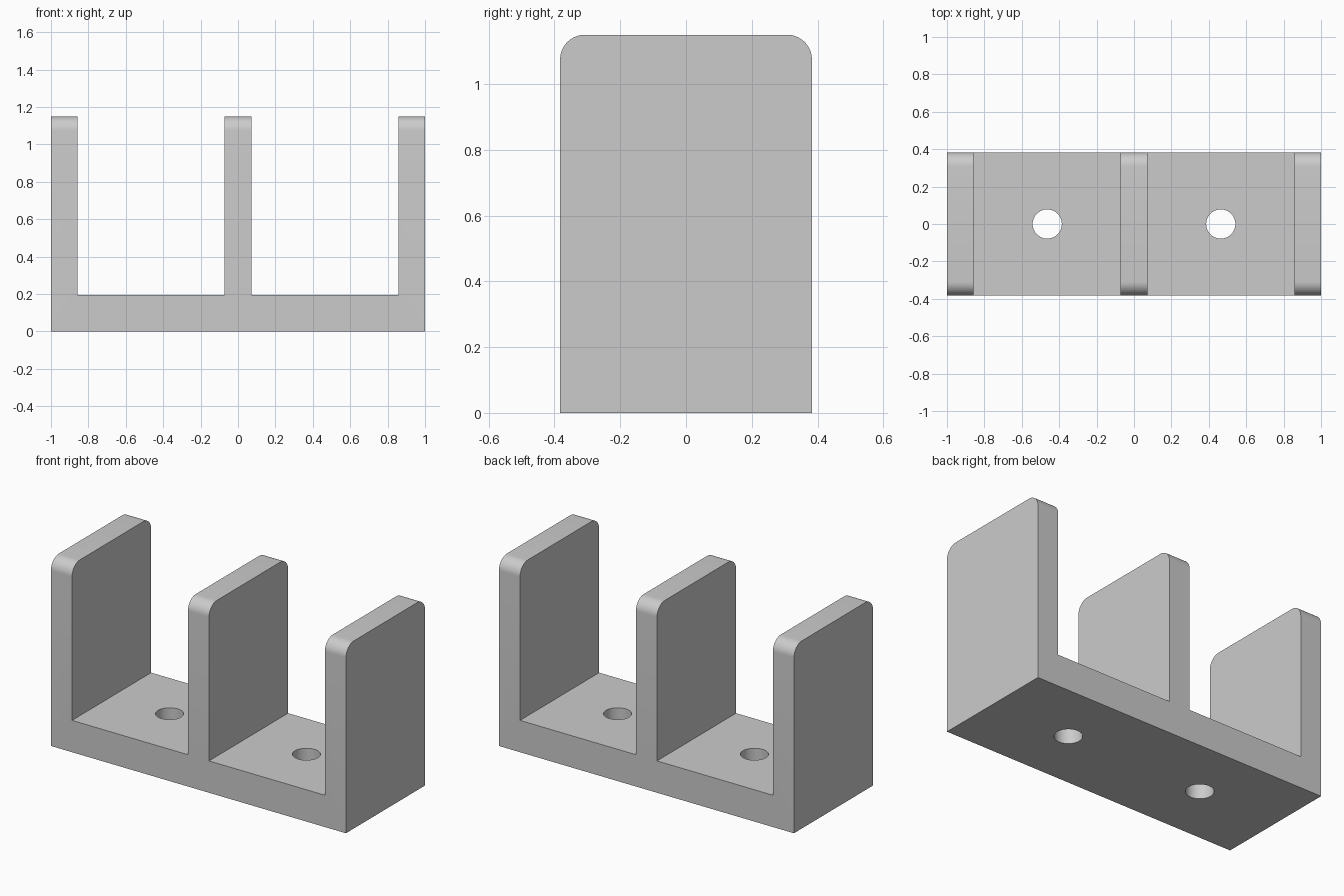
import bpy
import bmesh
import math

if "Cube" in bpy.data.objects:
    bpy.data.objects.remove(bpy.data.objects["Cube"], do_unlink=True)

HALF_LENGTH, HALF_DEPTH, HEIGHT = 1.0, 0.383, 1.15
BASE, WALL = 0.195, 0.143
CORNER, HOLE_X, HOLE_RADIUS = 0.075, 0.464, 0.078

grey = bpy.data.materials.new("light_grey")
grey.use_nodes = True
colour = (0.6, 0.6, 0.6, 1.0)
grey.diffuse_color = colour
grey.node_tree.nodes["Principled BSDF"].inputs["Base Color"].default_value = colour

# Bracket profile: base with three upright walls
outline = [(-HALF_LENGTH, 0), (HALF_LENGTH, 0)]
for centre in (HALF_LENGTH - WALL / 2, 0, -HALF_LENGTH + WALL / 2):
    right, left = centre + WALL / 2, centre - WALL / 2
    if centre < HALF_LENGTH / 2:
        outline.append((right, BASE))
    outline += [(right, HEIGHT), (left, HEIGHT)]
    if centre > -HALF_LENGTH / 2:
        outline.append((left, BASE))

bm = bmesh.new()
face = bm.faces.new([bm.verts.new((x, -HALF_DEPTH, z)) for x, z in outline])
extruded = bmesh.ops.extrude_face_region(bm, geom=[face])["geom"]
moved = [v for v in extruded if isinstance(v, bmesh.types.BMVert)]
bmesh.ops.translate(bm, verts=moved, vec=(0, 2 * HALF_DEPTH, 0))
bmesh.ops.recalc_face_normals(bm, faces=bm.faces)

# Rounded front and back corners on the wall tops
top_edges = [e for e in bm.edges
             if all(v.co.z > HEIGHT - 0.001 for v in e.verts)
             and abs(e.verts[0].co.y - e.verts[1].co.y) < 0.001]
bmesh.ops.bevel(bm, geom=top_edges, offset=CORNER, segments=10,
                profile=0.5, affect='EDGES')
mesh = bpy.data.meshes.new("bracket")
bm.to_mesh(mesh)
bm.free()
mesh.materials.append(grey)
bracket = bpy.data.objects.new("bracket", mesh)
bpy.context.collection.objects.link(bracket)

# Screw holes through the base
bpy.ops.object.select_all(action='DESELECT')
bpy.context.view_layer.objects.active = bracket
bracket.select_set(True)
cutters = []
for side in (-1, 1):
    bpy.ops.mesh.primitive_cylinder_add(vertices=48, radius=HOLE_RADIUS, depth=BASE * 3,
                                        location=(side * HOLE_X, 0, BASE / 2))
    cutter = bpy.context.object
    cutter.name = "screw_hole_cutter"
    cutter.hide_render = True
    cutter.data.materials.append(grey)
    cutters.append(cutter)
    cut = bracket.modifiers.new("screw_hole", 'BOOLEAN')
    cut.operation = 'DIFFERENCE'
    cut.solver = 'EXACT'
    cut.object = cutter

bpy.ops.object.select_all(action='DESELECT')
bracket.select_set(True)
bpy.context.view_layer.objects.active = bracket
for name in [m.name for m in bracket.modifiers]:
    bpy.ops.object.modifier_apply(modifier=name)
for cutter in cutters:
    bpy.data.objects.remove(cutter, do_unlink=True)
bpy.ops.object.shade_smooth_by_angle(angle=math.radians(30))
